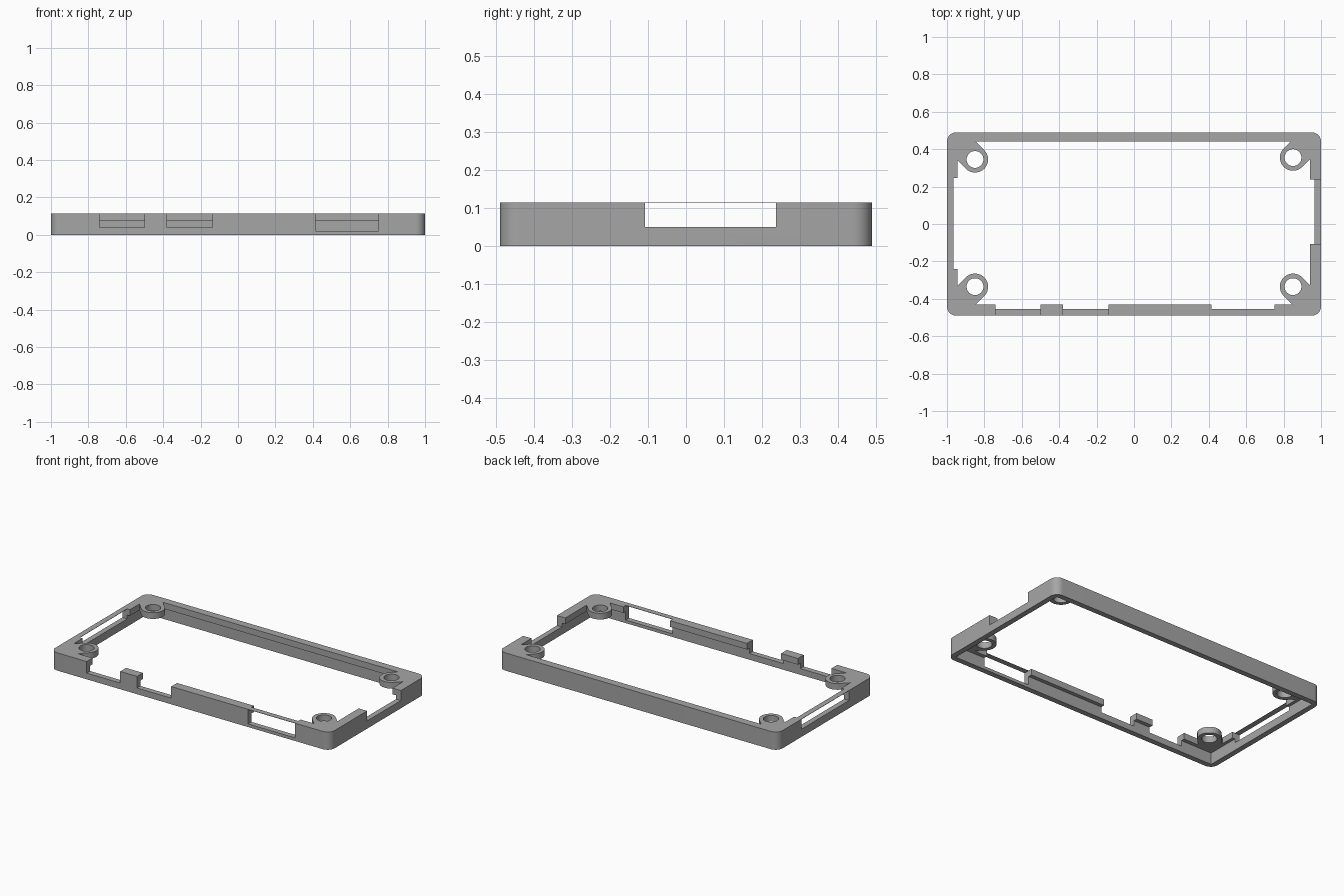
import bpy
import bmesh
from math import cos, sin, pi

if "Cube" in bpy.data.objects:
    bpy.data.objects.remove(bpy.data.objects["Cube"])

HX, HY, TOP = 1.0, 0.49, 0.115     # half sizes and height
LEDGE = 0.075                      # underside of the thick upper rim
THIN = 0.035                       # lower wall thickness
SKIN = 0.002                       # film over the closed windows

gray = bpy.data.materials.new("plain gray")
gray.use_nodes = True
gray.diffuse_color = (0.38, 0.38, 0.38, 1)
gray.node_tree.nodes["Principled BSDF"].inputs["Base Color"].default_value = (0.38, 0.38, 0.38, 1)


def prism(name, pts, z0, z1):
    bm = bmesh.new()
    face = bm.faces.new([bm.verts.new((x, y, z0)) for x, y in pts])
    side = bmesh.ops.extrude_face_region(bm, geom=[face])["geom"]
    bmesh.ops.translate(bm, vec=(0, 0, z1 - z0),
                        verts=[g for g in side if isinstance(g, bmesh.types.BMVert)])
    bmesh.ops.recalc_face_normals(bm, faces=bm.faces)
    mesh = bpy.data.meshes.new(name)
    bm.to_mesh(mesh)
    bm.free()
    mesh.materials.append(gray)
    ob = bpy.data.objects.new(name, mesh)
    bpy.context.collection.objects.link(ob)
    return ob


def box(name, x0, x1, y0, y1, z0, z1):
    return prism(name, [(x0, y0), (x1, y0), (x1, y1), (x0, y1)], z0, z1)


def arc(cx, cy, r, start, sweep, n):
    return [(cx + r * cos(start + sweep * i / n), cy + r * sin(start + sweep * i / n))
            for i in range(n + 1)]


def cut(target, tool):
    mod = target.modifiers.new("cut", 'BOOLEAN')
    mod.operation, mod.solver, mod.object = 'DIFFERENCE', 'EXACT', tool
    bpy.context.view_layer.objects.active = target
    bpy.ops.object.modifier_apply(modifier=mod.name)
    bpy.data.objects.remove(tool)


# outer rounded block
R = 0.05
outline = []
for i, (sx, sy) in enumerate([(1, 1), (-1, 1), (-1, -1), (1, -1)]):
    outline += arc(sx * (HX - R), sy * (HY - R), R, i * pi / 2, pi / 2, 10)
frame = prism("bezel_frame", outline, 0, TOP)

# central opening, leaving a screw boss and a diagonal web in each corner
opening = box("opening", -0.945, 0.94, -0.43, 0.44, -0.1, 0.2)
bosses = [(-0.85, 0.345), (0.85, 0.355), (-0.85, -0.335), (0.85, -0.335)]
BOSS_R, HOLE_R = 0.07, 0.045
for bx, by in bosses:
    sx, sy = (1 if bx > 0 else -1), (1 if by > 0 else -1)
    ax, ay = abs(bx), abs(by)
    t = BOSS_R * cos(pi / 4)
    ex, ey = 0.97, 0.47
    web = [(ax - t, ay + t), (ax + t, ay - t), (ex, ay - t + ex - ax - t),
           (ex, ey), (ax - t + ey - ay - t, ey)]
    cut(opening, prism("web", [(sx * x, sy * y) for x, y in web], -0.2, 0.3))
    cut(opening, prism("boss", arc(bx, by, BOSS_R, 0, 2 * pi, 48)[:-1], -0.3, 0.4))
cut(frame, opening)

# wider pocket below the rim, and screw holes
cut(frame, box("pocket", THIN - HX, HX - THIN, THIN - HY, HY - THIN, -0.1, LEDGE))
for bx, by in bosses:
    cut(frame, prism("hole", arc(bx, by, HOLE_R, 0, 2 * pi, 40)[:-1], -0.1, 0.2))

# open-topped notches: two in the front wall, one in the left wall
for x0, x1 in [(-0.74, -0.5), (-0.38, -0.135)]:
    cut(frame, box("notch", x0, x1, -0.6, -0.4, 0.04, 0.2))
cut(frame, box("notch", 0.9, 1.1, -0.108, 0.237, 0.05, 0.2))

# windows closed by a thin film: front wall and right wall
cut(frame, box("window", 0.415, 0.75, -0.6, -0.42, 0.02, TOP - SKIN))
cut(frame, box("window_rim", 0.415, 0.75, THIN - HY, -0.42, 0.02, 0.2))
cut(frame, box("window", -1.1, -0.93, -0.24, 0.245, 0.05, TOP - SKIN))
cut(frame, box("window_rim", THIN - HX, -0.93, -0.24, 0.245, 0.05, 0.2))

bpy.ops.object.select_all(action='DESELECT')
frame.select_set(True)
bpy.context.view_layer.objects.active = frame
bpy.ops.object.shade_smooth_by_angle(angle=pi / 6)
